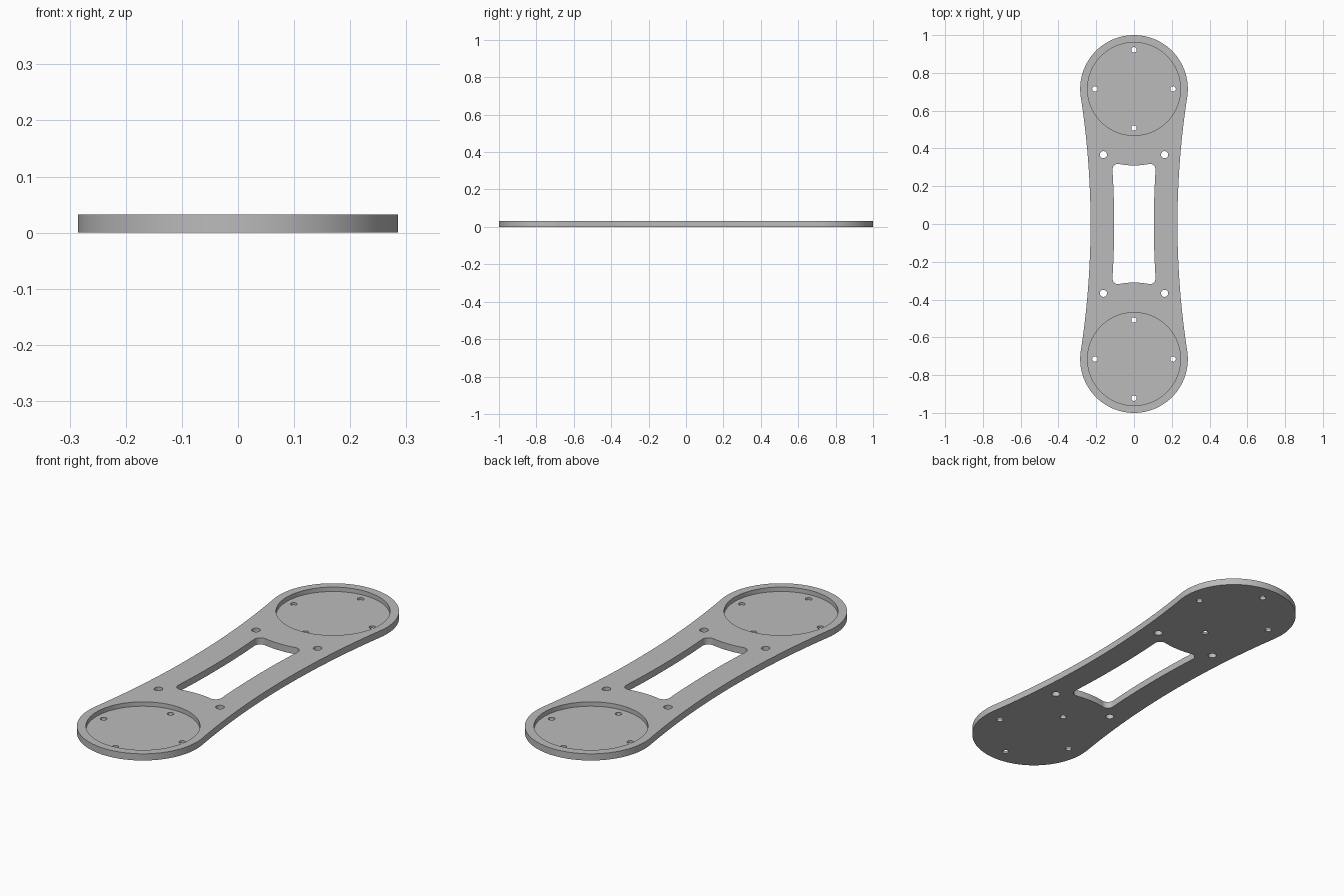
import bpy, bmesh
from math import pi, sin, cos, atan2, sqrt
from mathutils import Vector

if "Cube" in bpy.data.objects:
    bpy.data.objects.remove(bpy.data.objects["Cube"])

THICK, FLOOR = 0.032, 0.011
END = Vector((0, 0.715))       # centre of a round end
END_R, POCKET_R = 0.285, 0.246
WAIST = 0.23                   # half width at the middle
RAIL = 0.125                   # width of the bars beside the window
WINDOW_R, FILLET = 0.405, 0.03

# Waist arc, tangent to both round ends
SIDE_R = (WAIST**2 + END.y**2 - END_R**2) / (2 * (END_R - WAIST))
SIDE = Vector((WAIST + SIDE_R, 0))


def arc(centre, radius, start, stop, steps):
    return [(centre[0] + radius * cos(a), centre[1] + radius * sin(a))
            for a in (start + (stop - start) * i / steps for i in range(steps + 1))]


def four_way(quarter):
    """Mirror a quarter outline, from the x axis to the y axis, into a loop."""
    back = quarter[::-1]
    loop = list(quarter)
    loop += [(-x, y) for x, y in back[1:]]
    loop += [(-x, -y) for x, y in quarter[1:]]
    loop += [(x, -y) for x, y in back[1:-1]]
    return loop


def disc(x, y, radius, steps):
    return arc((x, y), radius, 0, 2 * pi, steps)[:-1]


def prisms(name, parts):
    """One object from several (outline, bottom, top) prisms."""
    bm = bmesh.new()
    for outline, low, high in parts:
        face = bm.faces.new([bm.verts.new((x, y, low)) for x, y in outline])
        result = bmesh.ops.extrude_face_region(bm, geom=[face])
        top = [g for g in result["geom"] if isinstance(g, bmesh.types.BMVert)]
        bmesh.ops.translate(bm, verts=top, vec=(0, 0, high - low))
    bmesh.ops.remove_doubles(bm, verts=bm.verts, dist=1e-6)
    bmesh.ops.recalc_face_normals(bm, faces=bm.faces)
    mesh = bpy.data.meshes.new(name)
    bm.to_mesh(mesh)
    bm.free()
    obj = bpy.data.objects.new(name, mesh)
    bpy.context.collection.objects.link(obj)
    return obj


def cut(obj, cutter):
    cutter.hide_render = True
    mod = obj.modifiers.new("cut", "BOOLEAN")
    mod.operation, mod.solver, mod.object = "DIFFERENCE", "EXACT", cutter
    bpy.context.view_layer.objects.active = obj
    bpy.ops.object.modifier_apply(modifier=mod.name)
    bpy.data.objects.remove(cutter)


# Plate outline: waisted sides and round ends
tilt = atan2(END.y, SIDE.x)
outline = four_way(arc(SIDE, SIDE_R, pi, pi - tilt, 12)
                   + arc(END, END_R, -tilt, pi / 2, 28)[1:])
plate = prisms("link_plate", [(outline, 0, THICK)])

# Window: edges follow the waist and the round ends, with filleted corners
inner_r = SIDE_R + RAIL
span = (SIDE - END).length
along = (SIDE - END) / span
near, far = WINDOW_R + FILLET, inner_r + FILLET
t = (near**2 - far**2 + span**2) / (2 * span)
corner = END + along * t + Vector((along.y, -along.x)) * sqrt(near**2 - t**2)
to_side = SIDE - corner
to_end = END - corner
side_a, end_a = atan2(to_side.y, to_side.x), atan2(to_end.y, to_end.x)
window = four_way(arc(SIDE, inner_r, pi, pi + side_a, 8)
                  + arc(corner, FILLET, side_a, end_a, 8)[1:]
                  + arc(END, WINDOW_R, end_a - pi, -pi / 2, 6)[1:])

# Window, round pockets and the four mounting holes
low, high = -0.05, 0.1
openings = [(window, low, high)]
screws = []
for s in (-1, 1):
    openings.append((disc(0, s * END.y, POCKET_R, 96), FLOOR, high))
    for m in (-1, 1):
        openings.append((disc(m * 0.162, s * 0.367, 0.019, 24), low, high))
    # Four small screw holes through each pocket floor
    for x, y in disc(0, s * END.y, 0.207, 4):
        screws.append((disc(x, y, 0.0145, 20), low, high))
cut(plate, prisms("opening_cutter", openings))
cut(plate, prisms("screw_cutter", screws))

# Plain grey finish
grey = bpy.data.materials.new("plain_grey")
grey.use_nodes = True
colour = (0.5, 0.5, 0.5, 1)
grey.diffuse_color = colour
grey.node_tree.nodes["Principled BSDF"].inputs["Base Color"].default_value = colour
plate.data.materials.clear()
plate.data.materials.append(grey)

bpy.ops.object.select_all(action="DESELECT")
plate.select_set(True)
bpy.context.view_layer.objects.active = plate
bpy.ops.object.shade_smooth_by_angle(angle=pi / 6)
